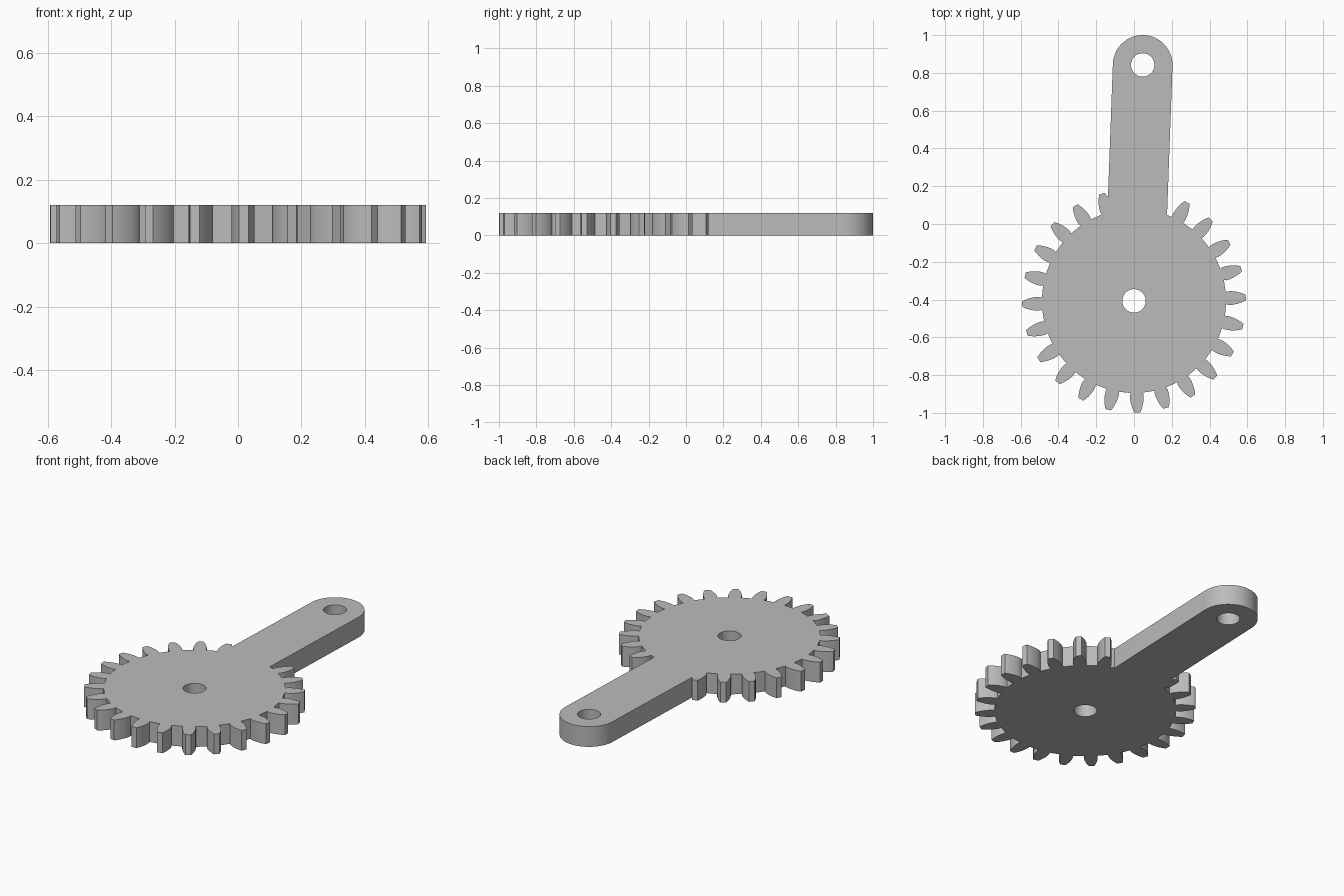
import bpy, bmesh
from math import sin, cos, pi, radians
from mathutils import Vector

if "Cube" in bpy.data.objects:
    bpy.data.objects.remove(bpy.data.objects["Cube"])

HEIGHT = 0.12
GEAR = Vector((0, -0.407))
TIP = Vector((0.046, 0.842))
ARM_R, HOLE_R = 0.158, 0.062
TEETH, PHASE = 24, radians(1.7)

grey = bpy.data.materials.new("light grey")
grey.use_nodes = True
grey.diffuse_color = (0.5, 0.5, 0.5, 1)
grey.node_tree.nodes["Principled BSDF"].inputs["Base Color"].default_value = (0.5, 0.5, 0.5, 1)


def arc(centre, r, start, end, n):
    """Points along an arc, both ends included."""
    return [centre + r * Vector((cos(a), sin(a)))
            for a in (start + (end - start) * i / n for i in range(n + 1))]


def plate(name, outline, z0=0, z1=HEIGHT):
    """Extrude a flat outline between two heights."""
    bm = bmesh.new()
    base = bm.faces.new([bm.verts.new((p.x, p.y, z0)) for p in outline])
    top = bmesh.ops.extrude_face_region(bm, geom=[base], use_keep_orig=True)
    verts = [v for v in top["geom"] if isinstance(v, bmesh.types.BMVert)]
    bmesh.ops.translate(bm, verts=verts, vec=(0, 0, z1 - z0))
    bmesh.ops.recalc_face_normals(bm, faces=bm.faces)
    mesh = bpy.data.meshes.new(name)
    bm.to_mesh(mesh)
    bm.free()
    mesh.materials.append(grey)
    obj = bpy.data.objects.new(name, mesh)
    bpy.context.collection.objects.link(obj)
    return obj


def combine(target, other, operation):
    """Apply a boolean and discard the second object."""
    mod = target.modifiers.new(operation, 'BOOLEAN')
    mod.object, mod.operation, mod.solver = other, operation, 'EXACT'
    bpy.context.view_layer.objects.active = target
    bpy.ops.object.modifier_apply(modifier=mod.name)
    bpy.data.objects.remove(other)


# Gear: each tooth is a bulging flank profile (radius, half width)
flank = [(0.487, 0.032), (0.5, 0.036), (0.52, 0.036), (0.54, 0.033),
         (0.56, 0.028), (0.577, 0.022), (0.592, 0.015)]
profile = [(r, -w) for r, w in flank] + [(r, w) for r, w in reversed(flank)]
outline = []
for i in range(TEETH):
    a = PHASE + 2 * pi * i / TEETH
    out, side = Vector((cos(a), sin(a))), Vector((-sin(a), cos(a)))
    outline += [GEAR + out * r + side * w for r, w in profile]
    mid = a + pi / TEETH
    outline.append(GEAR + 0.487 * Vector((cos(mid), sin(mid))))
body = plate("gear_with_arm", outline)

# Arm: straight sides and a rounded end, rooted inside the gear
along = (TIP - GEAR).normalized()
across = Vector((along.y, -along.x))
turn = -radians(2.1)
root = GEAR + along * 0.2
arm = plate("arm", arc(TIP, ARM_R, turn, turn + pi, 40)
            + [root - across * ARM_R, root + across * ARM_R])
combine(body, arm, 'UNION')

# Shaft hole and pin hole
for centre in (GEAR, TIP):
    cutter = plate("hole_cutter", arc(centre, HOLE_R, 0, 2 * pi * 47 / 48, 47), -0.1, HEIGHT + 0.1)
    cutter.hide_render = True
    combine(body, cutter, 'DIFFERENCE')

bpy.ops.object.select_all(action='DESELECT')
body.select_set(True)
bpy.context.view_layer.objects.active = body
bpy.ops.object.shade_smooth_by_angle(angle=radians(30))
